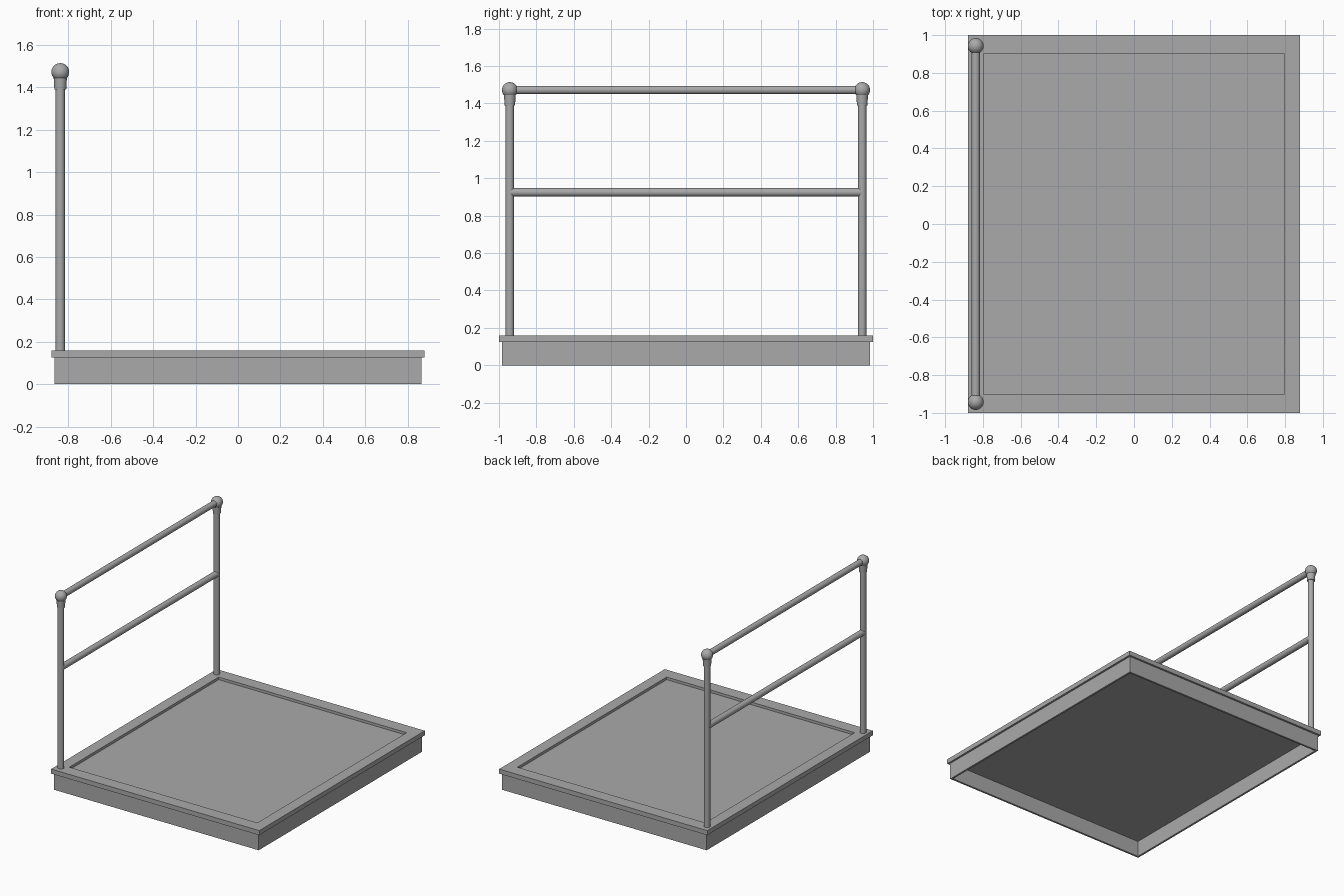
import bpy
import bmesh
import math

old = bpy.data.objects.get("Cube")
if old:
    bpy.data.objects.remove(old, do_unlink=True)

steel = bpy.data.materials.new("grey_steel")
steel.use_nodes = True
GREY = (0.4, 0.4, 0.4, 1)
steel.diffuse_color = GREY
steel.node_tree.nodes["Principled BSDF"].inputs["Base Color"].default_value = GREY

RAIL_X = -0.838
POST_Y = 0.942
DECK_TOP = 0.16
TOP_RAIL_Z = 1.472
MID_RAIL_Z = 0.925


def finish(obj, name, smooth=True):
    obj.name = name
    obj.data.materials.clear()
    obj.data.materials.append(steel)
    if smooth:
        bpy.ops.object.select_all(action="DESELECT")
        obj.select_set(True)
        bpy.context.view_layer.objects.active = obj
        bpy.ops.object.shade_smooth_by_angle(angle=math.radians(40))
    return obj


def tray(name, half, z0, z1, side, inner, inner_z):
    """Box whose upper (side=1) or lower (side=-1) face is sunk to inner_z."""
    bm = bmesh.new()
    bmesh.ops.create_cube(bm, size=2)
    for v in bm.verts:
        v.co = (v.co.x * half[0], v.co.y * half[1], z1 if v.co.z > 0 else z0)
    bm.normal_update()
    face = next(f for f in bm.faces if f.normal.z * side > 0.9)
    bmesh.ops.inset_region(bm, faces=[face], thickness=0.01)
    for v in face.verts:
        v.co.x = math.copysign(inner[0], v.co.x)
        v.co.y = math.copysign(inner[1], v.co.y)
    # step straight down from the rim to the panel
    bmesh.ops.inset_region(bm, faces=[face], thickness=0)
    for v in face.verts:
        v.co.z = inner_z
    bmesh.ops.recalc_face_normals(bm, faces=bm.faces)
    mesh = bpy.data.meshes.new(name)
    bm.to_mesh(mesh)
    bm.free()
    obj = bpy.data.objects.new(name, mesh)
    bpy.context.collection.objects.link(obj)
    return finish(obj, name, smooth=False)


def tube(name, radius, length, location, along_y=False):
    rotation = (math.pi / 2, 0, 0) if along_y else (0, 0, 0)
    bpy.ops.mesh.primitive_cylinder_add(vertices=32, radius=radius, depth=length,
                                        location=location, rotation=rotation)
    return finish(bpy.context.object, name)


# Platform: lipped deck with a sunken panel, over a hollow skirt
tray("deck", (0.88, 1.0), 0.125, DECK_TOP, 1, (0.795, 0.902), 0.14)
tray("skirt", (0.865, 0.985), 0, 0.125, -1, (0.85, 0.97), 0.12)

# Posts with flared sleeves and ball joints
for end, y in (("front", -POST_Y), ("back", POST_Y)):
    height = TOP_RAIL_Z - DECK_TOP + 0.01
    tube(end + "_post", 0.0225, height, (RAIL_X, y, DECK_TOP - 0.01 + height / 2))
    bpy.ops.mesh.primitive_cone_add(vertices=32, radius1=0.028, radius2=0.032,
                                    depth=0.07, location=(RAIL_X, y, 1.425))
    finish(bpy.context.object, end + "_sleeve")
    bpy.ops.mesh.primitive_uv_sphere_add(segments=32, ring_count=16, radius=0.042,
                                         location=(RAIL_X, y, TOP_RAIL_Z))
    finish(bpy.context.object, end + "_ball_joint")

# Horizontal rails
tube("top_rail", 0.0225, 2 * POST_Y, (RAIL_X, 0, TOP_RAIL_Z), along_y=True)
tube("middle_rail", 0.023, 2 * POST_Y, (RAIL_X, 0, MID_RAIL_Z), along_y=True)
